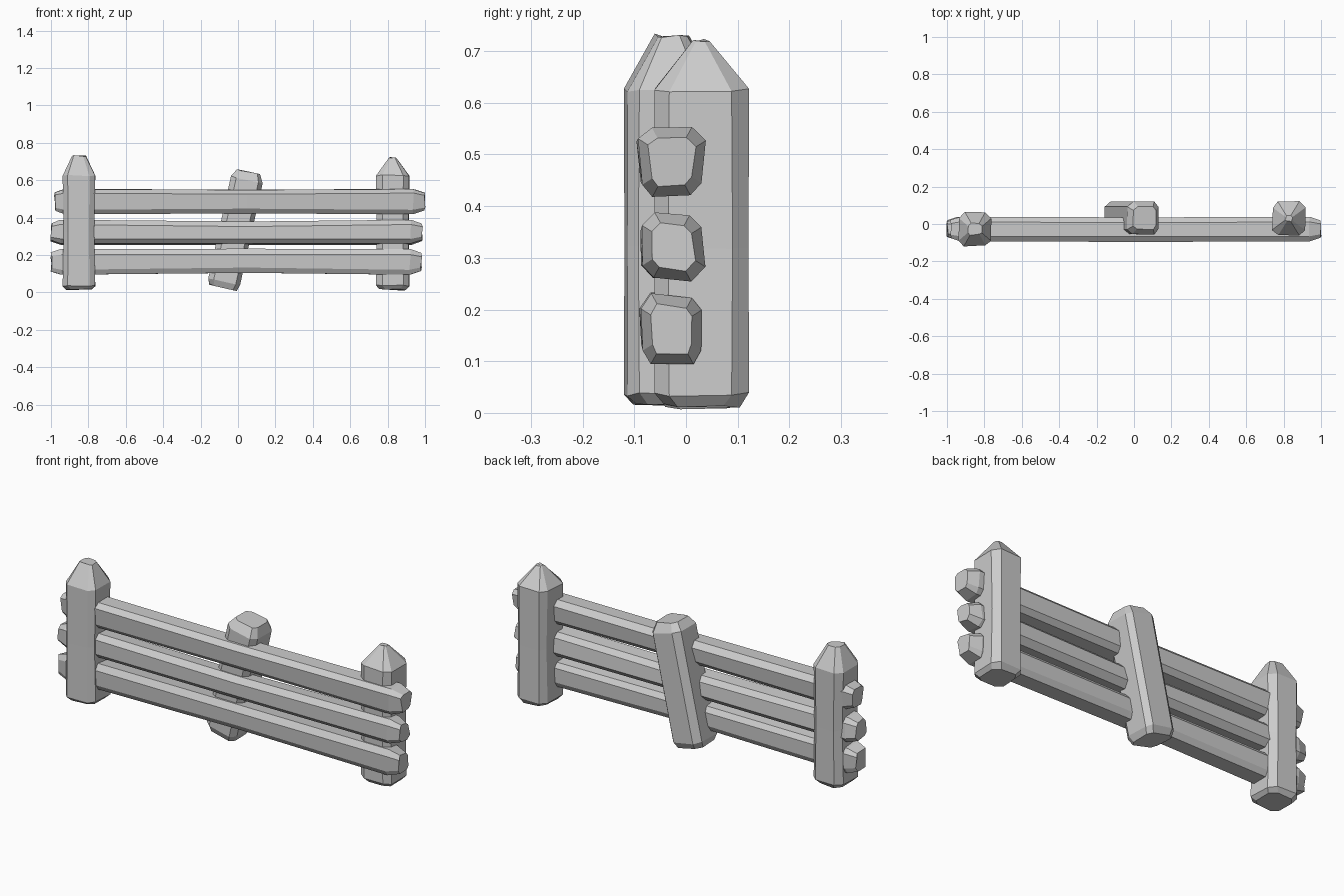
import bpy, bmesh, random
from math import radians
from mathutils import Matrix, Vector

random.seed(4)
if "Cube" in bpy.data.objects:
    bpy.data.objects.remove(bpy.data.objects["Cube"])

grey = bpy.data.materials.new("weathered grey")
grey.use_nodes = True
COLOUR = (0.6, 0.6, 0.6, 1)
grey.diffuse_color = COLOUR
grey.node_tree.nodes["Principled BSDF"].inputs["Base Color"].default_value = COLOUR


def hewn_beam(name, rings, matrix, jitter=0.004):
    """Loft chamfered rectangles along local z: (z, half x, half y, chamfer, shift x, shift y)."""
    bm = bmesh.new()
    loops = []
    # one wobble per long edge keeps the facets straight along the beam
    wobble = [(random.uniform(-jitter, jitter), random.uniform(-jitter, jitter)) for _ in range(8)]
    for z, w, d, c, sx, sy in rings:
        outline = [(w, c - d), (w, d - c), (w - c, d), (c - w, d),
                   (-w, d - c), (-w, c - d), (c - w, -d), (w - c, -d)]
        loops.append([bm.verts.new((x + sx + wx, y + sy + wy,
                                    z + random.uniform(-jitter, jitter)))
                      for (x, y), (wx, wy) in zip(outline, wobble)])
    for low, high in zip(loops, loops[1:]):
        for i in range(8):
            j = (i + 1) % 8
            bm.faces.new((low[i], low[j], high[j], high[i]))
    bm.faces.new(reversed(loops[0]))
    bm.faces.new(loops[-1])
    bmesh.ops.transform(bm, matrix=matrix, verts=bm.verts)
    bmesh.ops.recalc_face_normals(bm, faces=bm.faces)
    mesh = bpy.data.meshes.new(name)
    bm.to_mesh(mesh)
    bm.free()
    mesh.materials.append(grey)
    obj = bpy.data.objects.new(name, mesh)
    bpy.context.collection.objects.link(obj)
    return obj


# Pointed end posts: (name, x, y, top height, tip half width, tip shift)
for name, x, y, top, tip, lean in (("right_post", -0.85, -0.027, 0.73, 0.038, 0.0),
                                   ("left_post", 0.828, 0.03, 0.722, 0.018, 0.0)):
    hewn_beam(name, [
        (0.014, 0.07, 0.072, 0.028, 0, 0),
        (0.036, 0.088, 0.09, 0.03, 0, 0),
        (0.32, 0.083, 0.089, 0.027, 0, 0),
        (0.625, 0.088, 0.09, 0.03, 0, 0),
        (top, tip, tip * 0.8, tip * 0.35, lean, 0),
    ], Matrix.Translation((x, y, 0)))

# Leaning blunt post behind the middle of the rails
hewn_beam("middle_post", [
    (-0.313, 0.075, 0.072, 0.025, 0, 0),
    (-0.285, 0.086, 0.089, 0.028, 0, 0),
    (0.275, 0.086, 0.089, 0.028, 0, 0),
    (0.318, 0.062, 0.062, 0.02, 0, 0),
], Matrix.Translation((-0.01, 0.032, 0.332)) @ Matrix.Rotation(radians(12.5), 4, "Y"))

# Three rails: local z runs along +x, local x points down
along_x = Matrix.Rotation(radians(90), 4, "Y")
for name, z, start, end, bow in (("bottom_rail", 0.163, -0.998, 0.98, -0.006),
                                 ("middle_rail", 0.322, -0.998, 0.985, 0.005),
                                 ("top_rail", 0.486, -0.98, 0.997, 0.0)):
    hewn_beam(name, [
        (start, 0.046, 0.044, 0.016, 0, 0),
        (start + 0.05, 0.064, 0.061, 0.024, 0, 0),
        (0.05, 0.06, 0.061, 0.026, bow, -0.003),
        (end - 0.06, 0.064, 0.061, 0.024, 0, 0),
        (end, 0.044, 0.042, 0.016, 0, 0),
    ], Matrix.Translation((0, -0.027, z)) @ along_x, 0.005)
